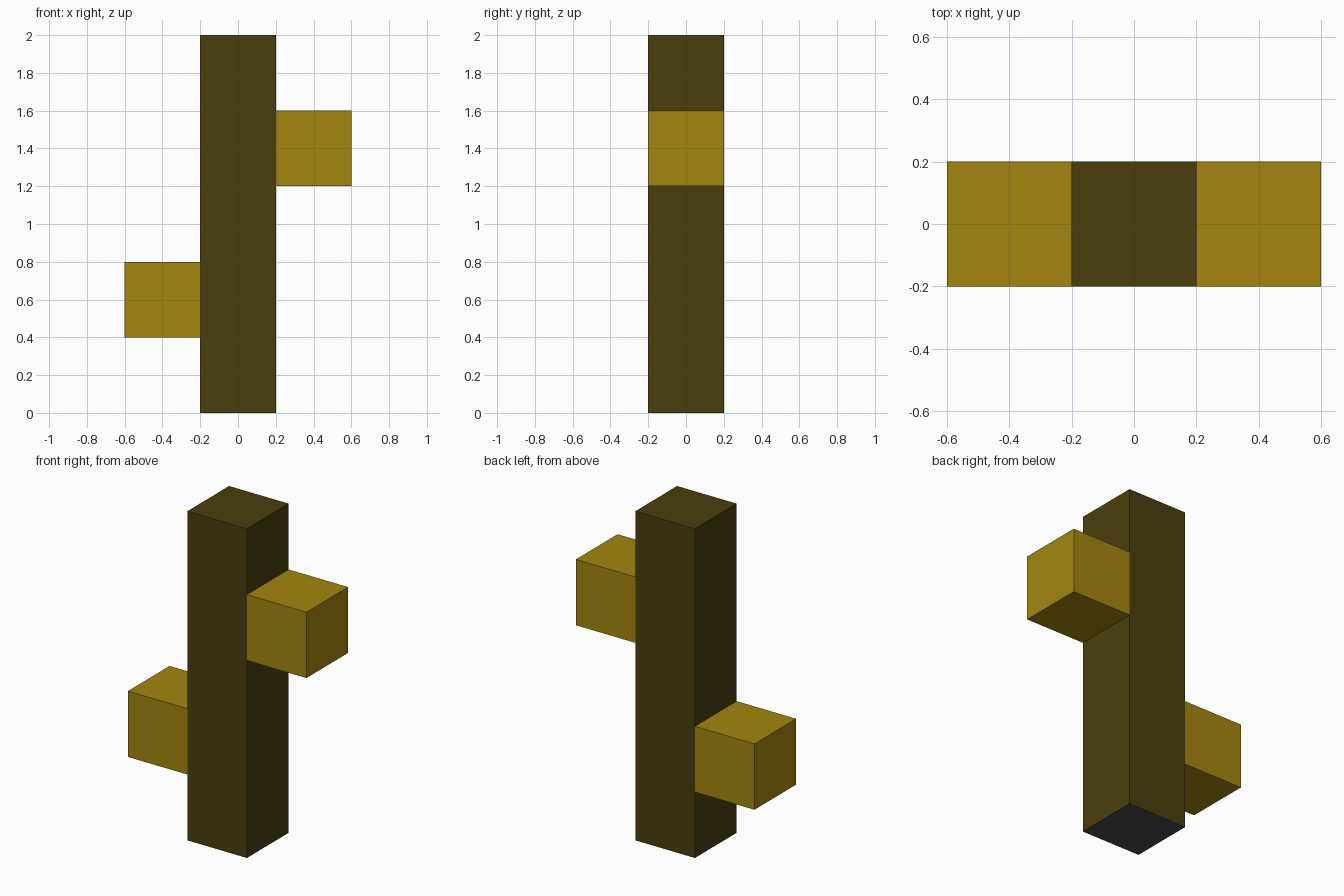
import bpy
import bmesh
from mathutils import Matrix, Vector

if "Cube" in bpy.data.objects:
    bpy.data.objects.remove(bpy.data.objects["Cube"])


def material(name, rgb):
    m = bpy.data.materials.new(name)
    m.diffuse_color = (*rgb, 1.0)
    m.use_nodes = True
    m.node_tree.nodes["Principled BSDF"].inputs["Base Color"].default_value = m.diffuse_color
    return m


olive = material("dark olive", (0.0685, 0.0497, 0.0040))
mustard = material("mustard yellow", (0.366, 0.238, 0.0044))
grey = material("dark grey", (0.072, 0.072, 0.072))


def box(name, centre, size, mats):
    """Box whose underside takes the last material."""
    bm = bmesh.new()
    matrix = Matrix.Translation(centre) @ Matrix.Diagonal(Vector((*size, 1.0)))
    bmesh.ops.create_cube(bm, size=1, matrix=matrix)
    bm.normal_update()
    for f in bm.faces:
        f.material_index = len(mats) - 1 if f.normal.z < -0.5 else 0
    mesh = bpy.data.meshes.new(name)
    bm.to_mesh(mesh)
    bm.free()
    for m in mats:
        mesh.materials.append(m)
    ob = bpy.data.objects.new(name, mesh)
    bpy.context.collection.objects.link(ob)
    return ob


# Upright column with a grey underside
box("column", (0, 0, 1.0), (0.4, 0.4, 2.0), [olive, grey])

# Side blocks: low on the left, high on the right
for name, x, z in (("left_block", -0.4, 0.6), ("right_block", 0.4, 1.4)):
    box(name, (x, 0, z), (0.4, 0.4, 0.4), [mustard])
